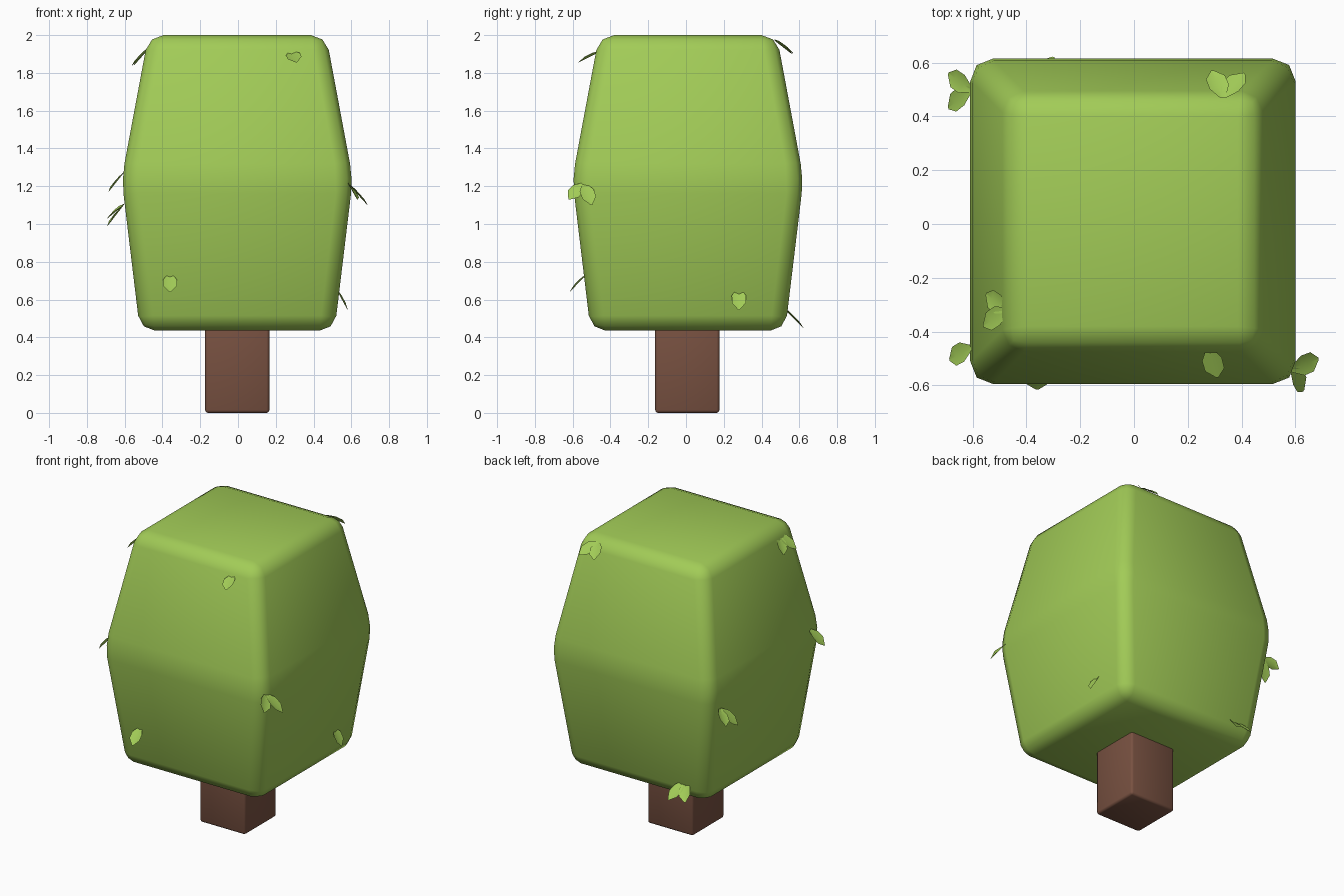
import bpy, bmesh
from mathutils import Vector

if "Cube" in bpy.data.objects:
    bpy.data.objects.remove(bpy.data.objects["Cube"])


def material(name, rgb):
    m = bpy.data.materials.new(name)
    m.diffuse_color = (*rgb, 1)
    m.use_nodes = True
    m.node_tree.nodes["Principled BSDF"].inputs["Base Color"].default_value = m.diffuse_color
    return m


GREEN = material("leaf green", (0.36, 0.60, 0.095))
BROWN = material("bark brown", (0.19, 0.083, 0.053))


def finish(name, bm, mat, smooth=True):
    mesh = bpy.data.meshes.new(name)
    bm.to_mesh(mesh)
    bm.free()
    mesh.materials.append(mat)
    for p in mesh.polygons:
        p.use_smooth = smooth
    obj = bpy.data.objects.new(name, mesh)
    bpy.context.collection.objects.link(obj)
    return obj


def square_loft(name, rings, centre, bevel, segments, mat):
    """Stack square rings (height, half width), cap them and round every edge."""
    bm = bmesh.new()
    cx, cy = centre
    loops = [[bm.verts.new((cx + sx * h, cy + sy * h, z))
              for sx, sy in ((-1, -1), (1, -1), (1, 1), (-1, 1))] for z, h in rings]
    bm.faces.new(loops[0][::-1])
    bm.faces.new(loops[-1])
    for a, b in zip(loops, loops[1:]):
        for i in range(4):
            j = (i + 1) % 4
            bm.faces.new((a[i], a[j], b[j], b[i]))
    bmesh.ops.bevel(bm, geom=bm.edges[:], offset=bevel, segments=segments,
                    profile=0.5, affect='EDGES', clamp_overlap=True)
    bmesh.ops.recalc_face_normals(bm, faces=bm.faces[:])
    return finish(name, bm, mat)


# Trunk and boxy crown
square_loft("trunk", [(0, 0.17), (0.6, 0.17)], (-0.004, 0.007), 0.015, 2, BROWN)
square_loft("crown", [(0.435, 0.515), (1.24, 0.612), (2.0, 0.47)],
            (-0.004, 0.01), 0.08, 2, GREEN)


def leaf(name, base, tip, facing):
    """Small folded leaf running from base to tip, lying off the given crown side."""
    base, tip = Vector(base), Vector(tip)
    d = tip - base
    side = d.cross(Vector(facing) + Vector((0, 0, 0.9))).normalized()
    up = side.cross(d).normalized()
    bm = bmesh.new()
    rows = []
    for t, w in ((0, 0.012), (0.35, 0.038), (0.7, 0.037), (1, 0.004)):
        c = base + d * t
        rows.append([bm.verts.new(c - side * w + up * w * 0.25), bm.verts.new(c),
                     bm.verts.new(c + side * w + up * w * 0.25)])
    for a, b in zip(rows, rows[1:]):
        for i in range(2):
            bm.faces.new((a[i], a[i + 1], b[i + 1], b[i]))
    bmesh.ops.recalc_face_normals(bm, faces=bm.faces[:])
    bm.faces.ensure_lookup_table()
    bm.normal_update()
    if bm.faces[0].normal.dot(up) * (1 if up.z > 0 else -1) < 0:
        bmesh.ops.reverse_faces(bm, faces=bm.faces[:])
    finish(name, bm, GREEN)


# Sprigs: side of the crown, shared base point, one or two leaf tips
FRONT, BACK, LEFT, RIGHT = (0, -1, 0), (0, 1, 0), (-1, 0, 0), (1, 0, 0)
sprigs = [
    (FRONT, (0.28, -0.46, 1.91), [(0.31, -0.57, 1.855)]),
    (LEFT, (-0.47, -0.32, 1.93), [(-0.55, -0.26, 1.84), (-0.56, -0.38, 1.84)]),
    (BACK, (0.33, 0.47, 1.97), [(0.29, 0.57, 1.90), (0.41, 0.56, 1.90)]),
    (LEFT, (-0.605, 0.50, 1.10), [(-0.69, 0.56, 1.03), (-0.69, 0.43, 0.99)]),
    (BACK, (-0.36, 0.52, 0.55), [(-0.42, 0.61, 0.46), (-0.30, 0.62, 0.45)]),
    (LEFT, (-0.605, -0.46, 1.27), [(-0.685, -0.505, 1.17)]),
    (RIGHT, (0.585, -0.54, 1.21), [(0.685, -0.50, 1.10), (0.63, -0.62, 1.13)]),
    (FRONT, (-0.36, -0.53, 0.73), [(-0.36, -0.615, 0.64)]),
    (RIGHT, (0.52, 0.28, 0.655), [(0.58, 0.28, 0.545)]),
]
for n, (facing, base, tips) in enumerate(sprigs, 1):
    for k, tip in enumerate(tips, 1):
        leaf(f"leaf_{n}_{k}", base, tip, facing)
